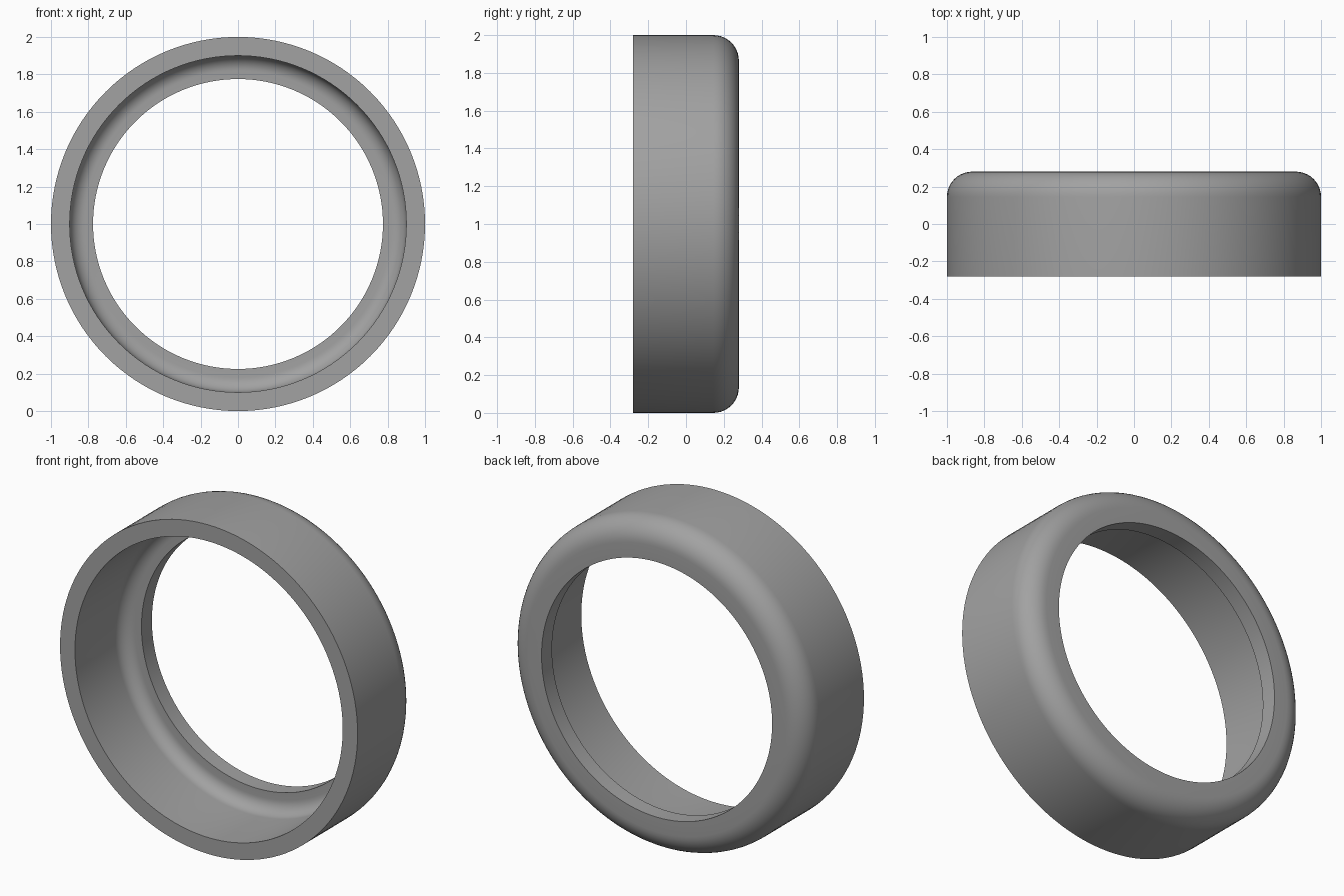
import bpy, bmesh, math
from mathutils import Vector

if "Cube" in bpy.data.objects:
    bpy.data.objects.remove(bpy.data.objects["Cube"])

SEGMENTS = 128
HALF_DEPTH = 0.28
OUTER_R, WALL_R, HOLE_R = 1.0, 0.9, 0.775
FLANGE = 0.10


def arc(r, y, radius, start, end, steps=10):
    """Quarter-round in the (radius, depth) plane."""
    return [(r + radius * math.cos(math.radians(start + (end - start) * i / steps)),
             y + radius * math.sin(math.radians(start + (end - start) * i / steps)))
            for i in range(steps + 1)]


# Cross-section: outer wall, rounded back, hole lip, inner fillet, inner wall
R_OUT, R_IN = 0.135, 0.08
inner_y = HALF_DEPTH - FLANGE
profile = [(OUTER_R, -HALF_DEPTH)]
profile += arc(OUTER_R - R_OUT, HALF_DEPTH - R_OUT, R_OUT, 0, 90)
profile += [(HOLE_R, HALF_DEPTH), (HOLE_R, inner_y)]
profile += arc(WALL_R - R_IN, inner_y - R_IN, R_IN, 90, 0)
profile += [(WALL_R, -HALF_DEPTH)]

# Revolve the closed section around the front-back axis
bm = bmesh.new()
verts = [bm.verts.new((r, y, 1.0)) for r, y in profile]
edges = [bm.edges.new((verts[i], verts[(i + 1) % len(verts)])) for i in range(len(verts))]
bmesh.ops.spin(bm, geom=verts + edges, cent=Vector((0, 0, 1)), axis=Vector((0, 1, 0)),
               angle=math.tau, steps=SEGMENTS, use_merge=True)
bmesh.ops.remove_doubles(bm, verts=bm.verts, dist=1e-5)
bmesh.ops.recalc_face_normals(bm, faces=bm.faces)
mesh = bpy.data.meshes.new("ring_cap")
bm.to_mesh(mesh)
bm.free()

ring = bpy.data.objects.new("ring_cap", mesh)
bpy.context.collection.objects.link(ring)

# Plain grey finish
grey = bpy.data.materials.new("mid_grey")
grey.diffuse_color = (0.36, 0.36, 0.36, 1)
grey.use_nodes = True
grey.node_tree.nodes["Principled BSDF"].inputs["Base Color"].default_value = grey.diffuse_color
mesh.materials.append(grey)

bpy.context.view_layer.objects.active = ring
ring.select_set(True)
bpy.ops.object.shade_smooth_by_angle(angle=math.radians(30))
